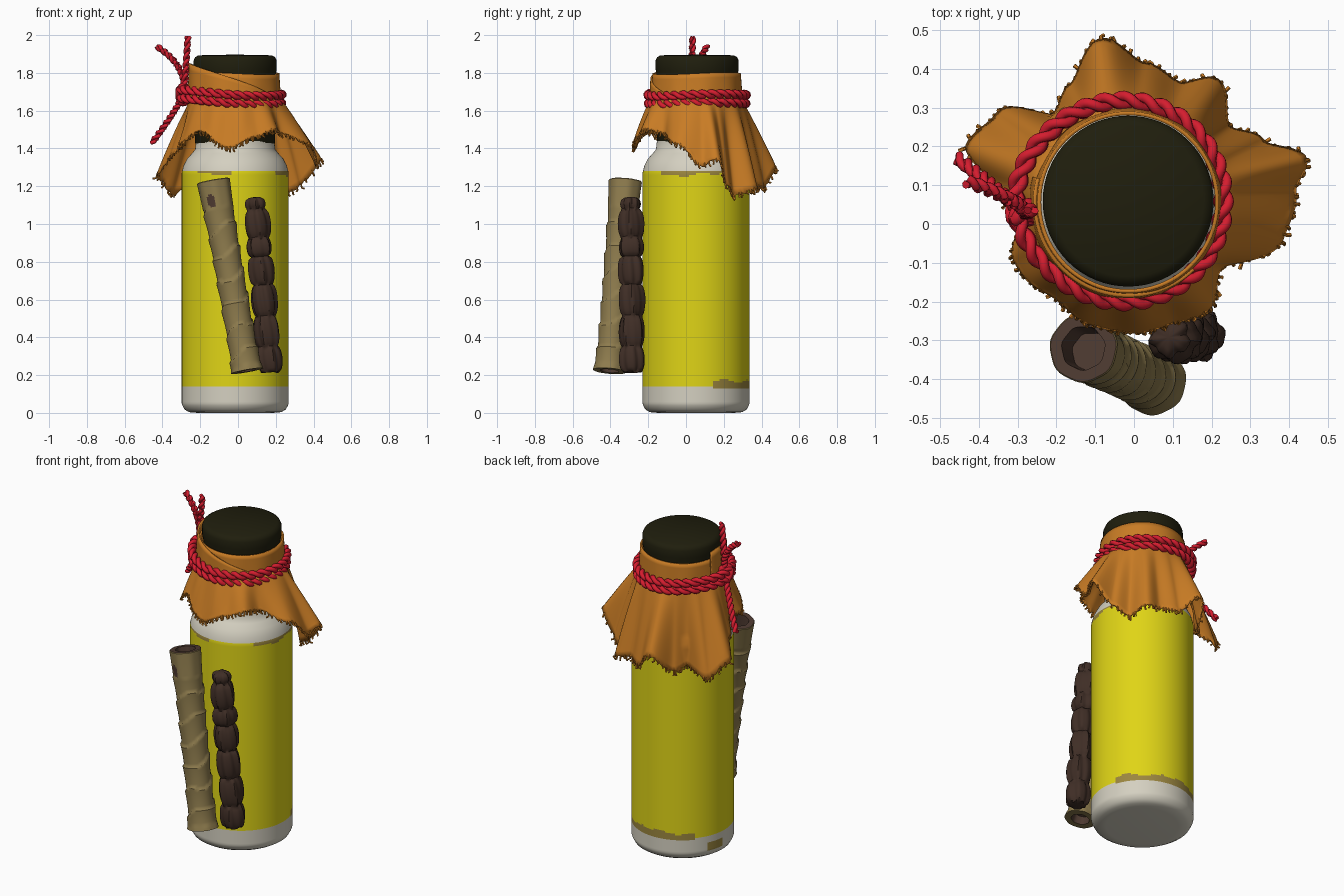
import bpy, bmesh, math, random
from mathutils import Vector

if "Cube" in bpy.data.objects:
    bpy.data.objects.remove(bpy.data.objects["Cube"])

random.seed(4)
TAU = 2 * math.pi
CX, CY = -0.015, 0.053          # bottle axis


def mat(name, r, g, b):
    m = bpy.data.materials.new(name)
    m.diffuse_color = (r, g, b, 1)
    m.use_nodes = True
    m.node_tree.nodes["Principled BSDF"].inputs["Base Color"].default_value = m.diffuse_color
    return m


WHITE = mat("off_white", 0.66, 0.63, 0.53)
YELLOW = mat("yellow", 0.74, 0.66, 0.008)
WORN = mat("worn_tan", 0.33, 0.24, 0.05)
LID = mat("dark_olive", 0.014, 0.013, 0.004)
CLOTH = mat("orange_cloth", 0.58, 0.2, 0.018)
RED = mat("red_cord", 0.66, 0.012, 0.028)
BARK = mat("tan_bark", 0.27, 0.2, 0.075)
HOLE = mat("hole_brown", 0.075, 0.042, 0.03)
ROOT = mat("dark_brown", 0.05, 0.027, 0.019)


def finish(bm, name, mats, angle=40):
    bmesh.ops.remove_doubles(bm, verts=bm.verts, dist=1e-5)
    bmesh.ops.recalc_face_normals(bm, faces=bm.faces)
    me = bpy.data.meshes.new(name)
    bm.to_mesh(me)
    bm.free()
    for m in mats:
        me.materials.append(m)
    me.shade_smooth()
    me.set_sharp_from_angle(angle=math.radians(angle))
    ob = bpy.data.objects.new(name, me)
    bpy.context.collection.objects.link(ob)
    return ob


def lathe(name, profile, mats, base, axis=(0, 0, 1), seg=64, bump=None, paint=None):
    """Revolve (radius, height) pairs round an axis, with optional bumps and face colours."""
    bm = bmesh.new()
    q = Vector((0, 0, 1)).rotation_difference(Vector(axis))
    rings = []
    for r, z in profile:
        ring = []
        for i in range(seg):
            a = TAU * i / seg
            rr = r + (bump(a, z) if bump and r > 0.001 else 0)
            ring.append(bm.verts.new(Vector(base) + q @ Vector((rr * math.cos(a), rr * math.sin(a), z))))
        rings.append(ring)
    for k in range(len(rings) - 1):
        (r0, z0), (r1, z1) = profile[k], profile[k + 1]
        for i in range(seg):
            j = (i + 1) % seg
            f = bm.faces.new((rings[k][i], rings[k][j], rings[k + 1][j], rings[k + 1][i]))
            if paint:
                f.material_index = paint(math.degrees(TAU * (i + .5) / seg), (z0 + z1) / 2, k)
    return finish(bm, name, mats)


def sweep(bm, pts, rad, sides=6, closed=False):
    """Add a round tube along points to a bmesh."""
    rings, n = [], len(pts)
    for i, p in enumerate(pts):
        a = pts[(i - 1) % n] if closed else pts[max(i - 1, 0)]
        b = pts[(i + 1) % n] if closed else pts[min(i + 1, n - 1)]
        t = (b - a).normalized()
        u = t.cross(Vector((0.31, 0.2, 1) if abs(t.z) < .8 else (0.3, 1, 0))).normalized()
        v = t.cross(u)
        rings.append([bm.verts.new(p + rad * (u * math.cos(TAU * k / sides) + v * math.sin(TAU * k / sides)))
                      for k in range(sides)])
    for i in range(n if closed else n - 1):
        r, s = rings[i], rings[(i + 1) % n]
        for k in range(sides):
            bm.faces.new((r[k], r[(k + 1) % sides], s[(k + 1) % sides], s[k]))
    if not closed:
        bm.faces.new(rings[0])
        bm.faces.new(rings[-1])


# ---- bottle with painted label and worn edges
def bottle_paint(deg, z, k):
    wob = 0.006 * math.sin(math.radians(deg) * 5) + 0.004 * math.sin(math.radians(deg) * 11 + 1)
    if 20 < deg < 140 and 0.13 < z < 0.172 + wob:
        return 2
    if ((deg - 165) / 13) ** 2 + ((z - 0.075) / 0.03) ** 2 < 1:
        return 2
    if (225 < deg < 268 or deg > 320 or deg < 60) and 1.262 + wob < z < 1.28:
        return 2
    return 1 if 0.135 < z < 1.28 else 0


prof = [(0, 0), (0.2, 0), (0.245, 0.004), (0.268, 0.018), (0.28, 0.04)]
prof += [(0.283, 0.05 + 0.01 * i) for i in range(16)]
prof += [(0.283, 0.3 + 0.3 * i) for i in range(4)]
prof += [(0.283, 1.23 + 0.01 * i) for i in range(5)]
prof += [(0.281, 1.28), (0.273, 1.31), (0.255, 1.345), (0.228, 1.375), (0.212, 1.395), (0.207, 1.44)]
lathe("bottle", prof, [WHITE, YELLOW, WORN], (CX, CY, 0), seg=96, paint=bottle_paint)

# ---- lid
lathe("lid", [(0.19, 1.42), (0.207, 1.42), (0.212, 1.43), (0.212, 1.78), (0.22, 1.82), (0.22, 1.865),
              (0.213, 1.882), (0.195, 1.893), (0, 1.897)], [LID], (CX, CY + .006, 0))

# ---- cloth skirt: hem keys of (angle, radius, height)
HEM = [(4, .43, 1.31), (14, .475, 1.34), (25, .38, 1.2), (37, .33, 1.15), (54, .39, 1.18), (67, .34, 1.2),
       (83, .36, 1.19), (99, .43, 1.3), (116, .34, 1.18), (130, .30, 1.2), (145, .41, 1.16),
       (160, .44, 1.25), (172, .35, 1.35), (190, .28, 1.42), (206, .33, 1.42), (233, .31, 1.49),
       (264, .33, 1.4), (290, .33, 1.46), (308, .34, 1.5), (325, .29, 1.48), (347, .41, 1.42), (364, .43, 1.31)]


def hem(deg):
    d = (deg - 4) % 360 + 4
    for (a0, r0, z0), (a1, r1, z1) in zip(HEM, HEM[1:]):
        if a0 <= d <= a1:
            s = (d - a0) / (a1 - a0)
            s = s * s * (3 - 2 * s)
            return r0 + (r1 - r0) * s, z0 + (z1 - z0) * s


def cloth_point(deg, t, ragged=0.0):
    R, Z = hem(deg)
    a = math.radians(deg)
    z = 1.66 + (Z + ragged - 1.66) * t
    r = 0.238 + (R - 0.238) * t ** 0.9
    r += 0.007 * math.sin(13 * a + 2) * t * (1.2 - t) * 2
    if z < 1.34:
        r = max(r, 0.295)
    return Vector((CX + r * math.cos(a), CY + r * math.sin(a), z))


N, ROWS = 240, 14
bm = bmesh.new()
grid = []
for i in range(N):
    rag = random.uniform(-.01, .01)
    grid.append([bm.verts.new(cloth_point(360 * i / N, k / ROWS, rag * (k == ROWS))) for k in range(ROWS + 1)])
for i in range(N):
    g, h = grid[i], grid[(i + 1) % N]
    for k in range(ROWS):
        bm.faces.new((g[k], h[k], h[k + 1], g[k + 1]))
skirt = finish(bm, "cloth_skirt", [CLOTH], 60)
sol = skirt.modifiers.new("thickness", "SOLIDIFY")
sol.thickness = 0.008
sol.offset = 0

# ---- frayed threads along the hem
bm = bmesh.new()
for i in range(130):
    deg = 360 * i / 130 + random.uniform(-.8, .8)
    p = cloth_point(deg, 1)
    d = (p - cloth_point(deg, 0.85)).normalized()
    j = Vector([random.uniform(-.5, .5) for _ in range(3)])
    L = random.uniform(.012, .026)
    sweep(bm, [p - d * .01, p + d * L * .5, p + (d + j).normalized() * L], 0.0055, 5)
finish(bm, "frayed_threads", [CLOTH])


# ---- cloth collar and the overlapping folded layer
def collar(name, a0, a1, r_low, r_top, top):
    bm = bmesh.new()
    cols = []
    for i in range(97):
        s = i / 96
        a = math.radians(a0 + (a1 - a0) * s)
        zt = top(s, a)
        col = []
        for k in range(7):
            u = k / 6
            r = r_low + (r_top - r_low) * u + 0.003 * math.sin(9 * a) * (1 - u)
            col.append(bm.verts.new((CX + r * math.cos(a), CY + .003 + r * math.sin(a), 1.64 + (zt - 1.64) * u)))
        cols.append(col)
    for g, h in zip(cols, cols[1:]):
        for k in range(6):
            bm.faces.new((g[k], h[k], h[k + 1], g[k + 1]))
    ob = finish(bm, name, [CLOTH], 60)
    m = ob.modifiers.new("thickness", "SOLIDIFY")
    m.thickness = 0.01
    m.offset = 0


collar("cloth_collar", 0, 360, 0.238, 0.229, lambda s, a: 1.797 + 0.006 * math.sin(2 * a))
collar("cloth_fold", 165, 318, 0.247, 0.24, lambda s, a: 1.85 - 0.17 * max(0, s - .12) ** 1.5 * 1.15
       - .12 * max(0, .08 - s))


# ---- twisted cord
def cord(bm, pts, strand=0.012, off=0.011, turns=10, closed=False):
    n = len(pts)
    for s in range(2):
        out = []
        for i, p in enumerate(pts):
            a = pts[(i - 1) % n] if closed else pts[max(i - 1, 0)]
            b = pts[(i + 1) % n] if closed else pts[min(i + 1, n - 1)]
            t = (b - a).normalized()
            u = t.cross(Vector((0, 0, 1)) if abs(t.z) < .8 else Vector((0, 1, 0))).normalized()
            v = t.cross(u)
            ph = TAU * turns * i / (n if closed else n - 1) + math.pi * s
            out.append(p + off * (u * math.cos(ph) + v * math.sin(ph)))
        sweep(bm, out, strand, 7, closed)


def curve(a, b, c, n=40):
    a, b, c = Vector(a), Vector(b), Vector(c)
    return [a * (1 - t) ** 2 + b * 2 * t * (1 - t) + c * t * t for t in [i / n for i in range(n + 1)]]


bm = bmesh.new()
for h, r in ((1.645, .257), (1.69, .259)):
    ring = []
    for i in range(240):
        a = TAU * i / 240
        bulge = 0.02 * max(0, -math.cos(a)) ** 4
        ring.append(Vector((-0.027 + (r + bulge) * math.cos(a), CY + .006 + r * math.sin(a),
                            h + 0.008 * math.sin(2 * a + 1) - 0.012 * math.cos(a))))
    cord(bm, ring, 0.0135, 0.0125, 16, True)
finish(bm, "cord_wraps", [RED], 60)

bm = bmesh.new()
KNOT = (-0.285, 0.03, 1.69)
cord(bm, curve(KNOT, (-0.275, 0.03, 1.84), (-0.265, 0.035, 1.99)), .011, .009, 4)
cord(bm, curve(KNOT, (-0.27, 0.05, 1.84), (-0.43, 0.11, 1.94)), .011, .009, 5)
cord(bm, curve(KNOT, (-0.34, 0.08, 1.58), (-0.455, 0.17, 1.43)), .011, .009, 5)
loop = [Vector((-0.29 + .025 * math.cos(a), 0.03 + .02 * math.sin(2 * a), 1.685 + .045 * math.sin(a)))
        for a in [TAU * i / 40 for i in range(40)]]
sweep(bm, loop, 0.018, 8, True)
finish(bm, "cord_knot_and_tails", [RED], 60)

# ---- hollow bark roll with spiral ridges
lo, hi = Vector((0.048, -0.405, 0.222)), Vector((-0.13, -0.32, 1.225))
L = (hi - lo).length


def bark_radius(z):
    return 0.073 + 0.014 * math.exp(-z / .06) + 0.015 * math.exp(-(L - z) / .22)


def bark_bump(a, z):
    if z < .03 or z > L - .15:
        return 0.0015 * math.sin(7 * a)
    return 0.009 * ((z * 7.5 - a / TAU + .12 * math.sin(a * 2 + z * 9)) % 1) ** 2 - 0.003


def bark_paint(deg, z, k):
    spot = ((deg - 248) / 18) ** 2 + ((z - (L - .105)) / .036) ** 2 < 1
    return 1 if k >= 92 or (k < 90 and spot) or k < 2 else 0


prof = [(0, .06), (0.045, .05), (0.05, 0)]
prof += [(bark_radius(L * i / 88), L * i / 88) for i in range(89)]
prof += [(0.085, L + .004), (0.056, L + .004), (0.054, L - .03), (0.05, L - .12), (0, L - .12)]
lathe("bark_roll", prof, [BARK, HOLE], lo, hi - lo, 48, bark_bump, bark_paint)

# ---- knobbly dark root
lo, hi = Vector((0.172, -0.285, 0.215)), Vector((0.09, -0.292, 1.14))
L = (hi - lo).length
JOINTS = [0.0, .135, .3, .465, .615, .715, .86, L]


def root_radius(z):
    for a, b in zip(JOINTS, JOINTS[1:]):
        if z <= b + 1e-6:
            s = min(max((z - a) / (b - a), 0), 1)
            swell = max(0, math.sin(math.pi * s)) ** 0.45
            return (0.044 if b < L - .01 else 0.026) + (0.022 if b < L - .01 else .024) * swell


def root_bump(a, z):
    cell = sum(z > j for j in JOINTS)
    return 0.005 * math.sin(5 * a + cell * 1.7 + z * 5) + 0.003 * math.sin(9 * a - cell + z * 11)


prof = [(0, 0)] + [(root_radius(L * i / 80), L * i / 80) for i in range(81)] + [(0, L + .004)]
lathe("knobbly_root", prof, [ROOT], lo, hi - lo, 40, root_bump)

# ---- small knob at the root's foot
bm = bmesh.new()
sweep(bm, curve((0.17, -.285, .26), (0.19, -.275, .235), (0.215, -.265, .232), 6), 0.022, 8)
finish(bm, "root_foot_knob", [ROOT])
